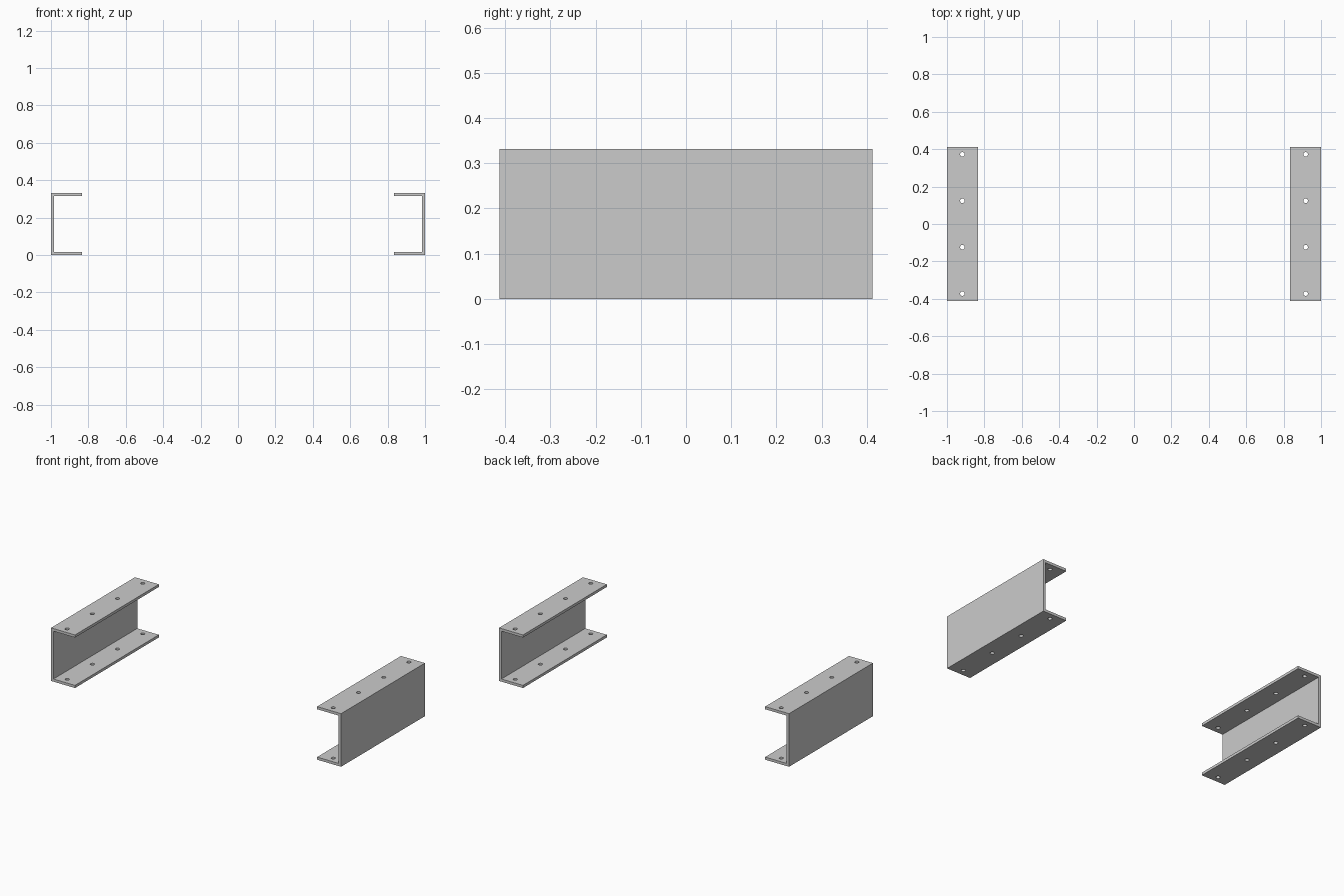
import bpy, bmesh
from mathutils import Matrix

if "Cube" in bpy.data.objects:
    bpy.data.objects.remove(bpy.data.objects["Cube"])

L, H, W, T = 0.826, 0.331, 0.165, 0.0165   # length, height, flange width, wall
HOLE_R, HOLE_YS = 0.0122, (-0.372, -0.124, 0.124, 0.372)


def finish(name, bm):
    bmesh.ops.recalc_face_normals(bm, faces=bm.faces)
    me = bpy.data.meshes.new(name)
    bm.to_mesh(me)
    bm.free()
    ob = bpy.data.objects.new(name, me)
    bpy.context.collection.objects.link(ob)
    return ob


def channel(name, side):
    # C profile, open towards the centre, extruded along y
    profile = [(1, 0), (1, H), (1 - W, H), (1 - W, H - T),
               (1 - T, H - T), (1 - T, T), (1 - W, T), (1 - W, 0)]
    bm = bmesh.new()
    face = bm.faces.new([bm.verts.new((side * x, -L / 2, z)) for x, z in profile])
    ext = bmesh.ops.extrude_face_region(bm, geom=[face], use_keep_orig=True)
    verts = [g for g in ext["geom"] if isinstance(g, bmesh.types.BMVert)]
    bmesh.ops.translate(bm, verts=verts, vec=(0, L, 0))
    body = finish(name, bm)

    # screw holes through both flanges
    bm = bmesh.new()
    for y in HOLE_YS:
        bmesh.ops.create_cone(bm, cap_ends=True, segments=32, radius1=HOLE_R,
                              radius2=HOLE_R, depth=H + 0.1,
                              matrix=Matrix.Translation((side * (1 - W / 2), y, H / 2)))
    cutter = finish(name + "_hole_cutter", bm)
    cutter.hide_render = True
    mod = body.modifiers.new("holes", "BOOLEAN")
    mod.operation, mod.solver, mod.object = "DIFFERENCE", "EXACT", cutter
    bpy.ops.object.select_all(action="DESELECT")
    bpy.context.view_layer.objects.active = body
    body.select_set(True)
    bpy.ops.object.modifier_apply(modifier=mod.name)
    bpy.data.objects.remove(cutter)
    bpy.ops.object.shade_smooth_by_angle()


channel("left_channel_bracket", -1)
channel("right_channel_bracket", 1)
